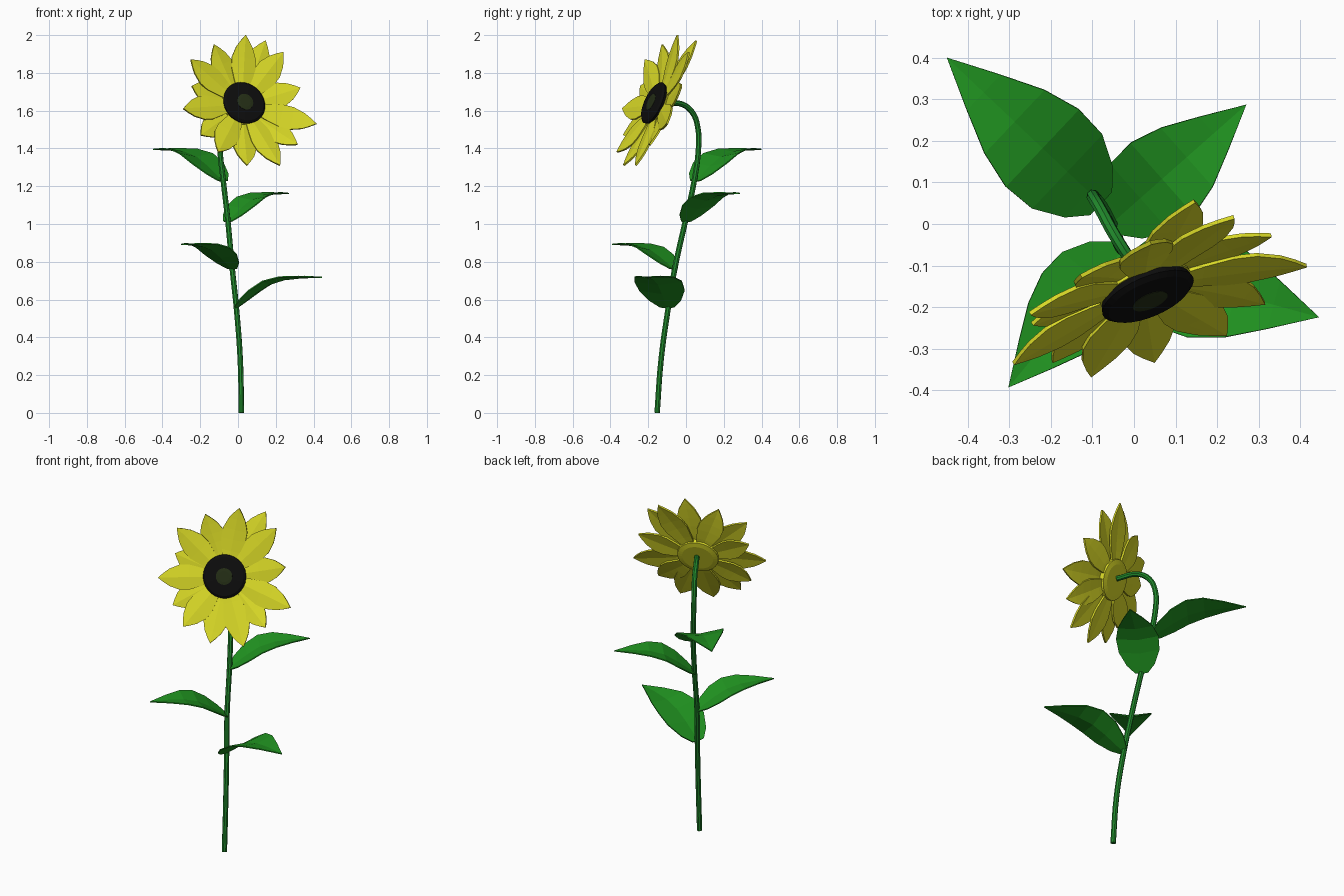
import bpy, bmesh, math
from mathutils import Vector

if "Cube" in bpy.data.objects:
    bpy.data.objects.remove(bpy.data.objects["Cube"])


def material(name, rgb):
    m = bpy.data.materials.new(name)
    m.diffuse_color = (*rgb, 1)
    m.use_nodes = True
    m.node_tree.nodes["Principled BSDF"].inputs["Base Color"].default_value = m.diffuse_color
    return m


YELLOW = material("petal_yellow", (0.7, 0.7, 0.02))
STEM = material("stem_green", (0.015, 0.25, 0.025))
LEAF = material("leaf_green", (0.015, 0.3, 0.015))
BLACK = material("seed_black", (0.004, 0.004, 0.004))
DARK = material("seed_centre", (0.018, 0.028, 0.008))


def add_object(name, bm, mat):
    bmesh.ops.recalc_face_normals(bm, faces=bm.faces)
    mesh = bpy.data.meshes.new(name)
    bm.to_mesh(mesh)
    bm.free()
    mesh.materials.append(mat)
    ob = bpy.data.objects.new(name, mesh)
    bpy.context.collection.objects.link(ob)
    return ob


def blade(name, spine, widths, side, up, crease, thick, mat):
    """Pointed leaf or petal: rows of five points across a spine, ending in a tip."""
    bm = bmesh.new()
    rows = []
    for p, w in zip(spine[:-1], widths):
        rows.append([bm.verts.new(p + side * w * t + up * crease * w * abs(t))
                     for t in (-1, -0.5, 0, 0.5, 1)])
    tip = bm.verts.new(spine[-1])
    for a, b in zip(rows, rows[1:]):
        for i in range(4):
            bm.faces.new((a[i], a[i + 1], b[i + 1], b[i]))
    for i in range(4):
        bm.faces.new((rows[-1][i], rows[-1][i + 1], tip))
    ob = add_object(name, bm, mat)
    mod = ob.modifiers.new("thickness", 'SOLIDIFY')
    mod.thickness = thick
    mod.offset = 0
    return ob


# Head frame: centre of the flower and the direction it faces
C = Vector((0.03, -0.165, 1.638))
N = Vector((0.36, -0.85, 0.39)).normalized()


def lathe(name, profile, mat, sides=32):
    """Spin (radius, depth) points around the head axis."""
    rot = N.to_track_quat('Z', 'Y')
    bm = bmesh.new()
    rings = [[bm.verts.new(C + rot @ Vector((r * math.cos(k * math.tau / sides),
                                             r * math.sin(k * math.tau / sides), d)))
              for k in range(sides)] for r, d in profile]
    for a, b in zip(rings, rings[1:]):
        for k in range(sides):
            n = (k + 1) % sides
            bm.faces.new((a[k], a[n], b[n], b[k]))
    bm.faces.new(rings[0])
    bm.faces.new(rings[-1])
    return add_object(name, bm, mat)


# Stem
path = [(0.018, -0.153, 0), (0.012, -0.132, 0.28), (-0.008, -0.095, 0.55),
        (-0.03, -0.06, 0.76), (-0.055, 0, 1.03), (-0.077, 0.042, 1.22),
        (-0.096, 0.066, 1.4), (-0.098, 0.064, 1.5), (-0.08, 0.034, 1.59),
        (-0.045, -0.03, 1.637), (0.016, -0.125, 1.628)]
cu = bpy.data.curves.new("stem", 'CURVE')
cu.dimensions = '3D'
cu.bevel_depth = 0.015
cu.bevel_resolution = 2
cu.resolution_u = 5
cu.use_fill_caps = True
sp = cu.splines.new('BEZIER')
sp.bezier_points.add(len(path) - 1)
for bp, p in zip(sp.bezier_points, path):
    bp.co = p
    bp.handle_left_type = bp.handle_right_type = 'AUTO'
cu.materials.append(STEM)
stem = bpy.data.objects.new("stem", cu)
bpy.context.collection.objects.link(stem)
bpy.context.view_layer.objects.active = stem
stem.select_set(True)
bpy.ops.object.convert(target='MESH')
bpy.ops.object.shade_smooth_by_angle()

# Leaves: base on the stem, tip, half width
leaves = [((-0.08, 0.05, 1.225), (-0.45, 0.40, 1.395), 0.128),
          ((-0.055, 0.0, 1.01), (0.27, 0.287, 1.162), 0.115),
          ((-0.03, -0.065, 0.76), (-0.302, -0.393, 0.892), 0.113),
          ((-0.01, -0.10, 0.555), (0.445, -0.224, 0.718), 0.13)]
# (fraction along, rise, relative width)
leaf_shape = [(0, 0, 0.3), (0.08, 0.17, 0.66), (0.22, 0.47, 0.96), (0.38, 0.76, 1),
              (0.56, 0.92, 0.82), (0.76, 0.98, 0.46), (1, 1, 0)]
Z = Vector((0, 0, 1))
for i, (base, tip, w) in enumerate(leaves):
    base, tip = Vector(base), Vector(tip)
    d = tip - base
    flat = Vector((d.x, d.y, 0))
    side = Z.cross(flat).normalized()
    spine = [base + flat * f + Z * d.z * r for f, r, _ in leaf_shape]
    blade(f"leaf_{i + 1}", spine, [w * s[2] for s in leaf_shape], side, Z, 0.14, 0.006, LEAF)

# Petals: one tip position each, going round the head
tips = [(0.04, -0.045, 2.0), (0.145, 0.055, 1.97), (0.24, 0.017, 1.91),
        (0.33, -0.027, 1.72), (0.415, -0.10, 1.53), (0.315, -0.19, 1.42),
        (0.222, -0.265, 1.31), (0.048, -0.33, 1.31), (-0.105, -0.365, 1.38),
        (-0.197, -0.33, 1.47), (-0.29, -0.335, 1.61), (-0.245, -0.24, 1.73),
        (-0.25, -0.215, 1.87), (-0.127, -0.125, 1.95)]
petal_shape = [(0, 0.025), (0.25, 0.05), (0.45, 0.067), (0.62, 0.067), (0.8, 0.046),
               (0.91, 0.023), (1, 0)]
for i, t in enumerate(tips):
    d = Vector(t) - C
    depth = d.dot(N)
    radial = d - N * depth
    out = radial.normalized()
    side = N.cross(out)
    start = -0.012 - 0.012 * (i % 2)
    spine = []
    for f, _ in petal_shape:
        r = 0.06 + (radial.length - 0.06) * f
        h = start + (depth - start) * f * f + 0.008 * math.sin(math.pi * f)
        spine.append(C + out * r + N * h)
    blade(f"petal_{i + 1}", spine, [s[1] for s in petal_shape], side, N, -0.1, 0.01, YELLOW)

# Flower back and seed disc
lathe("flower_back", [(0.085, -0.04), (0.112, -0.034), (0.118, -0.005)], YELLOW)
lathe("seed_disc", [(0.112, -0.01), (0.118, 0.01), (0.105, 0.02), (0.045, 0.024)], BLACK)
lathe("seed_centre", [(0.045, 0.015), (0.045, 0.025), (0.03, 0.027)], DARK)
